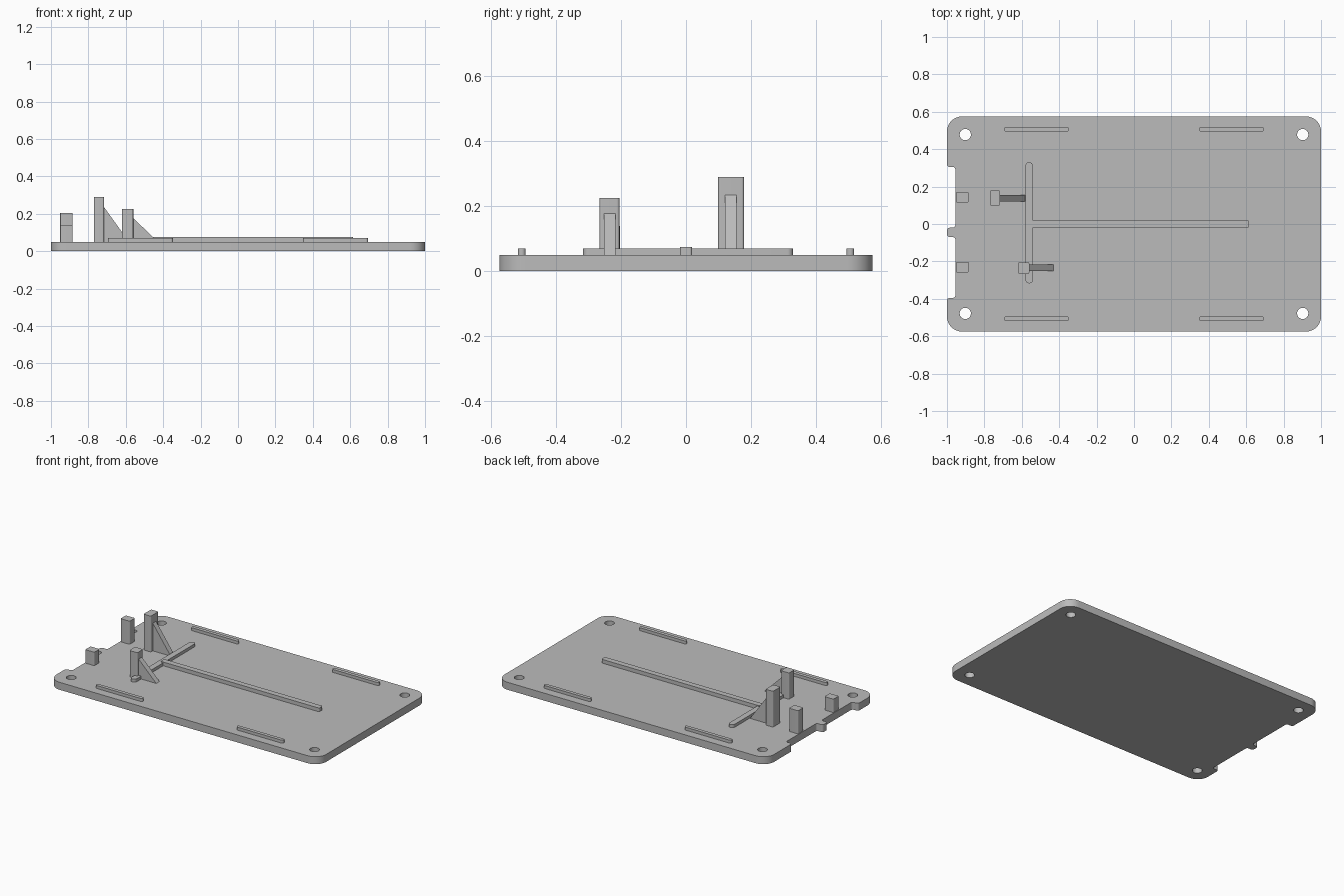
import bpy
import bmesh
import math
from mathutils import Vector

cube = bpy.data.objects.get("Cube")
if cube:
    bpy.data.objects.remove(cube, do_unlink=True)

TOP = 0.05  # upper face of the base plate

grey = bpy.data.materials.new("plain grey")
grey.use_nodes = True
grey.diffuse_color = (0.5, 0.5, 0.5, 1)
grey.node_tree.nodes["Principled BSDF"].inputs["Base Color"].default_value = (0.5, 0.5, 0.5, 1)


def fillet(corners, steps=8):
    """Round a polygon given as (x, y, radius) corners."""
    points = []
    for i, (x, y, r) in enumerate(corners):
        p = Vector((x, y))
        if r == 0:
            points.append(p)
            continue
        a = (Vector(corners[i - 1][:2]) - p).normalized()
        b = (Vector(corners[(i + 1) % len(corners)][:2]) - p).normalized()
        for k in range(steps + 1):
            t = math.pi / 2 * k / steps
            points.append(p + r * (a * (1 - math.sin(t)) + b * (1 - math.cos(t))))
    return points


def prism(name, outline, to_3d, depth):
    """Extrude a flat outline along the depth vector."""
    mesh = bpy.data.meshes.new(name)
    bm = bmesh.new()
    face = bm.faces.new([bm.verts.new(to_3d(p)) for p in outline])
    grown = bmesh.ops.extrude_face_region(bm, geom=[face])["geom"]
    moved = [v for v in grown if isinstance(v, bmesh.types.BMVert)]
    bmesh.ops.translate(bm, verts=moved, vec=depth)
    bmesh.ops.recalc_face_normals(bm, faces=bm.faces)
    bm.to_mesh(mesh)
    bm.free()
    mesh.materials.append(grey)
    obj = bpy.data.objects.new(name, mesh)
    bpy.context.collection.objects.link(obj)
    return obj


def upright(name, outline, z0, z1):
    return prism(name, outline, lambda p: (p[0], p[1], z0), (0, 0, z1 - z0))


def block(name, x0, x1, y0, y1, height, radius):
    corners = [(x0, y0, radius), (x1, y0, radius), (x1, y1, radius), (x0, y1, radius)]
    return upright(name, fillet(corners), TOP - 0.005, height)


def gusset(name, x0, x1, y0, y1, height):
    outline = [(x0, TOP - 0.005), (x1, TOP - 0.005), (x1, TOP), (x0, height)]
    return prism(name, outline, lambda p: (p[0], y0, p[1]), (0, y1 - y0, 0))


# Base plate with two edge notches
R, S, N = 0.08, 0.015, -0.955
plate = upright("base_plate", fillet([
    (-1, -0.575, R), (1, -0.575, R), (1, 0.575, R), (-1, 0.575, R),
    (-1, 0.305, S), (N, 0.305, S), (N, -0.02, S), (-1, -0.02, S),
    (-1, -0.07, S), (N, -0.07, S), (N, -0.395, S), (-1, -0.395, S)]), 0, TOP)

# Corner screw holes
for sx in (-1, 1):
    for sy in (-1, 1):
        circle = [(sx * 0.902 + 0.03 * math.cos(math.tau * i / 32),
                   sy * 0.478 + 0.03 * math.sin(math.tau * i / 32)) for i in range(32)]
        cutter = upright("hole_cutter", circle, -0.05, 0.1)
        cut = plate.modifiers.new("screw_hole", 'BOOLEAN')
        cut.operation = 'DIFFERENCE'
        cut.solver = 'EXACT'
        cut.object = cutter
        bpy.context.view_layer.objects.active = plate
        bpy.ops.object.modifier_apply(modifier=cut.name)
        bpy.data.objects.remove(cutter, do_unlink=True)

        # Short edge rib beside each hole
        xs = sorted((sx * 0.348, sx * 0.695))
        ys = sorted((sy * 0.494, sy * 0.518))
        block("edge_rib", *xs, *ys, 0.07, 0.0115)

# Crossing ribs
block("cross_rib", -0.58, -0.541, -0.317, 0.33, 0.07, 0.018)
block("long_rib", -0.56, 0.615, -0.019, 0.019, 0.075, 0.008)

# Small posts behind the notches
block("small_post_tall", -0.951, -0.884, 0.115, 0.171, 0.205, 0.006)
block("small_post_short", -0.951, -0.884, -0.259, -0.203, 0.14, 0.006)

# Large posts with sloping gussets
block("large_post_tall", -0.77, -0.716, 0.099, 0.179, 0.29, 0.008)
gusset("gusset_tall", -0.725, -0.583, 0.12, 0.155, 0.248)
block("large_post_short", -0.62, -0.56, -0.266, -0.205, 0.226, 0.008)
gusset("gusset_short", -0.57, -0.43, -0.252, -0.217, 0.188)

# Smooth the rounded corners, keep the other edges sharp
for obj in bpy.context.scene.objects:
    if obj.type == 'MESH':
        bpy.ops.object.select_all(action='DESELECT')
        obj.select_set(True)
        bpy.context.view_layer.objects.active = obj
        bpy.ops.object.shade_smooth_by_angle(angle=math.radians(30))
